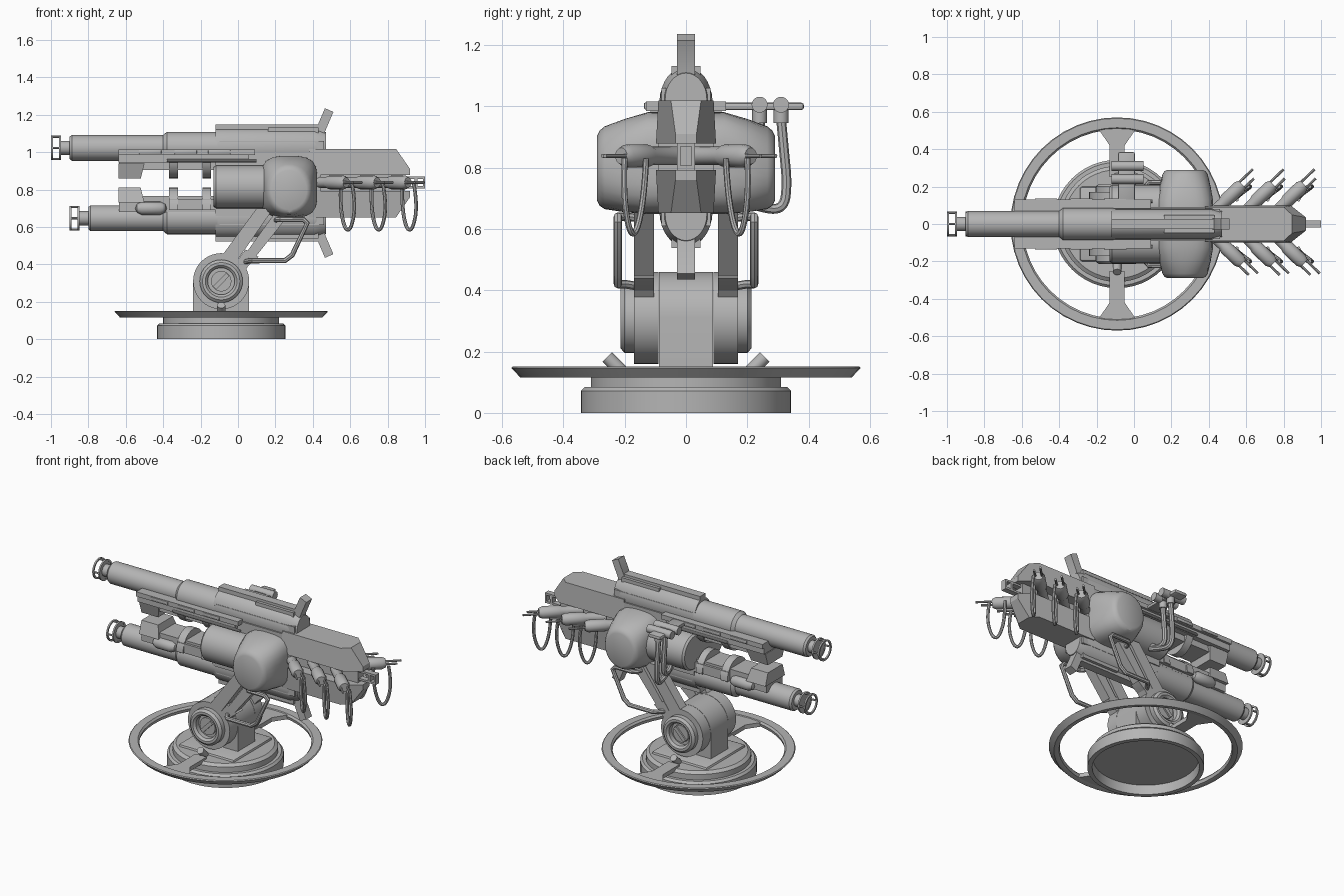
import bpy, bmesh, math
from mathutils import Vector, Matrix

if "Cube" in bpy.data.objects:
    bpy.data.objects.remove(bpy.data.objects["Cube"])

MID = 0.835   # height of the mirror plane between upper and lower gun
PX = -0.09    # x of the stand axis
grey = bpy.data.materials.new("gun_grey")
grey.diffuse_color = (0.46, 0.46, 0.46, 1)
grey.use_nodes = True
grey.node_tree.nodes["Principled BSDF"].inputs["Base Color"].default_value = grey.diffuse_color


def finish(name, bm):
    bmesh.ops.recalc_face_normals(bm, faces=bm.faces)
    me = bpy.data.meshes.new(name)
    bm.to_mesh(me)
    bm.free()
    me.materials.append(grey)
    ob = bpy.data.objects.new(name, me)
    bpy.context.collection.objects.link(ob)
    return ob


def bevel(ob, width, segments=2):
    m = ob.modifiers.new("bevel", 'BEVEL')
    m.width, m.segments = width, segments
    return ob


def prism(name, pts, y0, y1):
    """Extrude an x-z outline from y0 to y1."""
    bm = bmesh.new()
    a = [bm.verts.new((x, y0, z)) for x, z in pts]
    b = [bm.verts.new((x, y1, z)) for x, z in pts]
    bm.faces.new(a)
    bm.faces.new(b)
    for i in range(len(pts)):
        j = (i + 1) % len(pts)
        bm.faces.new((a[i], a[j], b[j], b[i]))
    return finish(name, bm)


def box(name, x0, x1, y0, y1, z0, z1):
    return prism(name, [(x0, z0), (x1, z0), (x1, z1), (x0, z1)], y0, y1)


def lathe(name, prof, base, axis=(0, 0, 1), seg=32, scale=(1, 1, 1), closed=False):
    """Spin (radius, height) points about an axis."""
    bm = bmesh.new()
    rot = Vector((0, 0, 1)).rotation_difference(Vector(axis)).to_matrix()
    rings = []
    for r, h in prof:
        ring = []
        for k in range(seg):
            a = 2 * math.pi * k / seg
            p = rot @ Vector((r * math.cos(a), r * math.sin(a), h))
            ring.append(bm.verts.new([base[i] + p[i] * scale[i] for i in range(3)]))
        rings.append(ring)
    n = len(rings)
    for i in range(n if closed else n - 1):
        p, q = rings[i], rings[(i + 1) % n]
        for k in range(seg):
            l = (k + 1) % seg
            bm.faces.new((p[k], p[l], q[l], q[k]))
    bmesh.ops.remove_doubles(bm, verts=bm.verts, dist=1e-5)
    return finish(name, bm)


def rod(name, p, q, r, r2=None, seg=20):
    p, q = Vector(p), Vector(q)
    L = (q - p).length
    return lathe(name, [(0, 0), (r, 0), (r2 or r, L), (0, L)], p, (q - p).normalized(), seg)


def pipe(name, pts, r, smooth=False):
    cu = bpy.data.curves.new(name, 'CURVE')
    cu.dimensions = '3D'
    cu.bevel_depth, cu.bevel_resolution, cu.resolution_u = r, 2, 6
    cu.use_fill_caps = True
    sp = cu.splines.new('NURBS' if smooth else 'POLY')
    sp.points.add(len(pts) - 1)
    for pt, co in zip(sp.points, pts):
        pt.co = (*co, 1)
    if smooth:
        sp.order_u, sp.use_endpoint_u = 3, True
    cu.materials.append(grey)
    ob = bpy.data.objects.new(name, cu)
    bpy.context.collection.objects.link(ob)


# Base: hollow drum, step disc and hand ring
lathe("base_drum", [(0, .06), (.31, .06), (.315, 0), (.343, 0), (.343, .072), (.33, .085), (.31, .085),
                    (.31, .12), (.29, .135), (0, .135)], (PX, 0, 0), seg=48)
lathe("hand_ring", [(.51, .12), (.525, .115), (.54, .115), (.57, .147), (.565, .152), (.515, .152), (.505, .14)],
      (PX, 0, 0), seg=48, closed=True)
bevel(box("base_plate", PX - .2, PX + .2, -.2, .2, .12, .15), .02)
for s in (1, -1):
    # Spoke flaring out where it meets the ring
    sp = [(-.04, .25), (.04, .25), (.04, .42), (.105, .515), (-.105, .515), (-.04, .42)]
    bm = bmesh.new()
    f = bm.faces.new([bm.verts.new((PX + x, s * y, .12)) for x, y in sp])
    g = bmesh.ops.extrude_face_region(bm, geom=[f])
    bmesh.ops.translate(bm, vec=(0, 0, .027), verts=[v for v in g["geom"] if isinstance(v, bmesh.types.BMVert)])
    finish("spoke", bm)
    rod("base_pin", (PX, s * .21, .135), (PX, s * .257, .182), .022)

# Pedestal with rounded top
arc = [(PX + .15 * math.cos(math.pi * i / 20), .31 + .15 * math.sin(math.pi * i / 20)) for i in range(21)]
prism("pedestal", [(PX - .15, .13), (PX + .15, .13)] + arc, -.088, .088)

for s in (1, -1):
    # Pivot disc, hub with recessed screw
    lathe("pivot_disc", [(0, .09), (.15, .09), (.15, .17), (0, .17)], (PX, 0, .31), (0, s, 0), 40)
    lathe("pivot_hub", [(.115, .165), (.115, .20), (.10, .213), (.085, .213), (.072, .20), (.072, .14), (0, .14)],
          (PX, 0, .31), (0, s, 0))
    rod("pivot_screw", (PX, s * .14, .31), (PX, s * .185, .31), .055)
    b = box("screw_slot_bar", -.05, .05, -.008, .008, -.012, .012)
    b.matrix_world = Matrix.Translation((PX, s * .187, .31)) @ Matrix.Rotation(-.8, 4, 'Y')
    # Twin support bars
    prism("support_bar", [(-.12, .40), (-.04, .37), (.19, .70), (.10, .70)], s * .105, s * .17)
    prism("support_bar", [(-.03, .36), (.03, .36), (.30, .70), (.215, .70)], s * .105, s * .17)
    prism("support_foot", [(-.04, .37), (.05, .39), (.11, .44), (.04, .48)], s * .105, s * .17)
    # Side handle
    pipe("side_handle", [(.20, s * .14, .635), (.21, s * .20, .64), (.23, s * .222, .64), (.35, s * .222, .64),
                         (.37, s * .222, .62), (.29, s * .222, .45), (.25, s * .222, .42), (.08, s * .222, .42),
                         (.06, s * .20, .42), (.03, s * .14, .41)], .014)
    # Side drum: squared near the hull, round and slightly lower at the outer end
    drum = lathe("side_drum", [(0, .05), (.166, .05), (.166, .125), (.152, .20), (.135, .265), (.122, .282),
                               (.105, .29), (0, .29)], (.273, 0, .815), (0, s, 0), 32, (.9, 1, 1))
    for v in drum.data.vertices:
        dx, dz = v.co.x - .273, v.co.z - .815
        r = math.hypot(dx, dz)
        sq = min(1, max(0, (.28 - abs(v.co.y)) / .16))
        if r > .01:
            p = 2 + 1.8 * sq
            k = (abs(dx / r) ** p + abs(dz / r) ** p) ** (-1 / p)
            v.co.x, v.co.z = .273 + dx * k, .815 + dz * k
        v.co.z -= .017 * (1 - sq)
    # Horizontal pod in front of the drum
    lathe("side_pod", [(0, 0), (.105, 0), (.115, .012), (.115, .36), (0, .36)], (-.13, s * .095, .815), (1, 0, 0))

    # Three side canisters with fork prongs and hanging cables
    for k in range(3):
        x = .44 + .165 * k
        d = Vector((.72, s * .69, 0))
        o = Vector((x - .05, s * .03, .838))
        lathe("canister", [(0, 0), (.03, 0), (.03, .12), (.037, .14), (.037, .24), (.027, .262), (0, .262)],
              o, d, 16)
        n = Vector((-d.y, d.x, 0)) * .02
        for t in (1, -1):
            rod("fork_prong", o + d * .20 + n * t, o + d * (.36 if t > 0 else .33) + n * t, .007, seg=8)
        pipe("hanging_cable", [(x + .11, s * .13, .83), (x + .105, s * .135, .72), (x + .13, s * .16, .585),
                               (x + .165, s * .185, .585), (x + .19, s * .205, .72), (x + .17, s * .20, .83)],
             .010, True)

# Hull core, spine joining the rear halves, and rear bracket
box("hull_core", -.12, .44, -.09, .09, .66, 1.0)
box("rear_spine", .38, .88, -.03, .03, .78, .89)
for z in (.805, .857):
    box("bracket_bar", .40, 1.0, -.018, .018, z, z + .013)
box("bracket_post", .945, .96, -.018, .018, .805, .87)
box("bracket_end", .988, 1.0, -.018, .018, .805, .87)

for s in (1, -1):
    def Z(z):
        return MID + s * (z - MID)

    def mbox(name, x0, x1, w, z0, z1):
        return box(name, x0, x1, -w, w, Z(z0), Z(z1))

    # Rear hull half with pointed, sloping nose
    half = prism("rear_hull", [(.38, Z(.878)), (.84, Z(.878)), (.92, Z(.878)), (.92, Z(.91)), (.845, Z(1.018)),
                               (.80, Z(1.018)), (.38, Z(1.018))], -.098, .098)
    for v in half.data.vertices:
        if v.co.x > .9:
            v.co.y *= .35
        elif abs(v.co.z - MID) > .15:
            v.co.y *= .5 if v.co.x > .83 else .92

    off = 0 if s > 0 else .10
    c = Z(1.023)
    # Barrel, sleeve and receiver
    x0 = -.90 + off
    lathe("barrel", [(0, 0), (.06, 0), (.069, .012), (.069, .5 - off), (.086, .52 - off), (.086, .79 - off),
                     (0, .79 - off)], (x0, 0, c), (1, 0, 0))
    lathe("receiver", [(0, 0), (.105, 0), (.105, .53), (.085, .59), (0, .59)], (-.12, 0, c), (1, 0, 0), 32,
          (1, .8, 1))
    # Open muzzle cage
    rod("muzzle_neck", (x0 - .05, 0, c), (x0 + .01, 0, c), .038)
    for dx in (-.10, -.057):
        lathe("muzzle_ring", [(.055, 0), (.066, 0), (.066, .01), (.055, .01)], (x0 + dx, 0, c), (1, 0, 0),
              24, closed=True)
    rod("muzzle_back", (x0 - .055, 0, c), (x0 - .049, 0, c), .06)
    for k in range(4):
        a = k * math.pi / 2
        y, z = .06 * math.cos(a), c + .06 * math.sin(a)
        rod("muzzle_post", (x0 - .098, y, z), (x0 - .05, y, z), .006, seg=8)
    # Spine cover, side panels and sight fin
    mbox("spine_cover", -.12, .43, .028, 1.115, 1.148)
    mbox("receiver_panel", .16, .43, .047, 1.085, 1.132)
    mbox("receiver_side", -.10, .46, .08, .99, 1.06)
    prism("sight_fin", [(.42, Z(1.09)), (.42, Z(1.13)), (.465, Z(1.235)), (.51, Z(1.215)), (.465, Z(1.11)),
                        (.465, Z(1.07))], -.03, .03)
    # Facing jaw blocks: wedge at the front, rounded ribs behind
    mbox("jaw_bed", -.635, -.10, .08, .905, .99)
    jaw = prism("jaw_front", [(-.64, Z(.86)), (-.52, Z(.86)), (-.50, Z(.94)), (-.64, Z(.94))], -.10, .10)
    for v in jaw.data.vertices:
        if abs(v.co.z - MID) < .05:
            v.co.y *= .75
    for a, b in ((-.37, -.32), (-.19, -.145)):
        rib = lathe("jaw_rib", [(0, 0), (.118, 0), (.118, b - a), (0, b - a)], (a, 0, Z(.978)), (1, 0, 0), 32,
                    (1, .9, 1))
        for v in rib.data.vertices:
            if s * (v.co.z - Z(.98)) > 0:
                v.co.z = Z(.98)

# Upper rail layers
box("rail_plate", -.64, .09, -.13, .13, .985, 1.015)
box("rail_under", -.64, .06, -.115, .115, .945, .985)
for s in (1, -1):
    rod("rail_rod", (-.38, s * .122, .955), (.10, s * .122, .955), .009, seg=10)
    for x in (-.47, -.28, -.10):
        bevel(box("rail_clip", x - .06, x + .06, s * .12, s * .137, .99, 1.012), .004)
    # Lower side capsules
    lathe("lower_capsule", [(0, -.085), (.022, -.076), (.035, -.05), (.035, .05), (.022, .076), (0, .085)],
          (-.465, s * .08, .70), (1, 0, 0), 16)
    box("lower_cheek", -.37, -.12, s * .05, s * .095, .69, .75)

# Rear-side sensor arm with two sleeves and cables
bevel(box("sensor_arm", -.085, .005, .12, .385, .987, 1.012), .01)
for y, bottom in ((.24, .70), (.31, .665)):
    rod("sensor_sleeve", (-.12, y, 1.005), (.05, y, 1.005), .026)
    rod("cable_socket", (-.02, y, 1.0), (-.02, y, .945), .024)
    pipe("sensor_cable", [(-.02, y, .96), (-.02, y + .01, .85), (-.02, y + .02, .75), (-.02, y + .01, bottom),
                          (-.01, y - .06, bottom), (0, .15, bottom + .04)], .016, True)

# Convert pipes to meshes and smooth gentle angles
bpy.ops.object.select_all(action='SELECT')
bpy.context.view_layer.objects.active = half
bpy.ops.object.convert(target='MESH')
bpy.ops.object.shade_smooth_by_angle(angle=math.radians(30))
